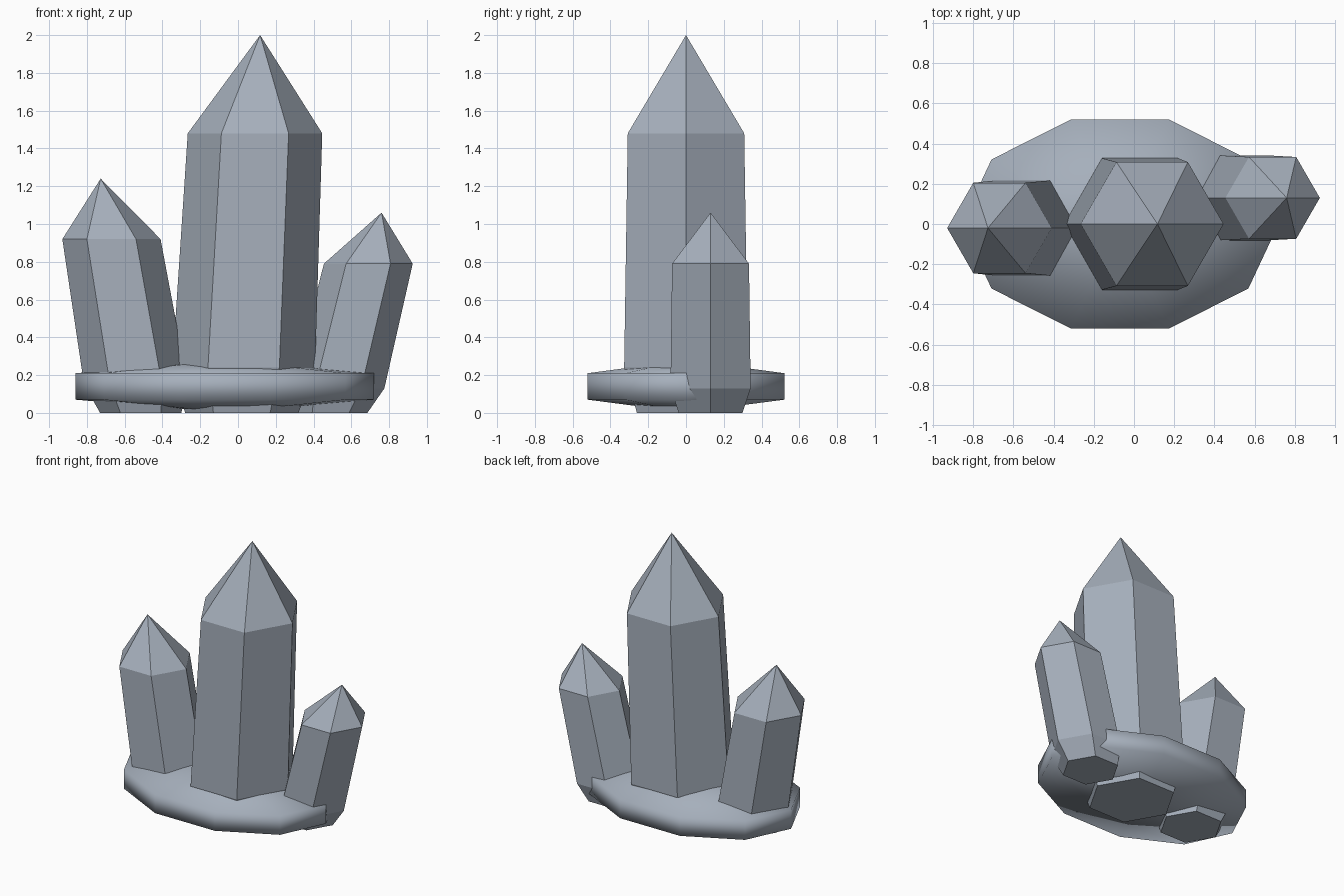
import bpy, bmesh
from math import cos, sin, tau

cube = bpy.data.objects.get("Cube")
if cube:
    bpy.data.objects.remove(cube, do_unlink=True)

# One blue-grey stone colour for everything
stone = bpy.data.materials.new("blue_grey_stone")
stone.use_nodes = True
colour = (0.38, 0.43, 0.50, 1)
stone.diffuse_color = colour
stone.node_tree.nodes["Principled BSDF"].inputs["Base Color"].default_value = colour


def ring(bm, sides, centre, rx, ry):
    x, y, z = centre
    return [bm.verts.new((x + rx * cos(tau * i / sides), y + ry * sin(tau * i / sides), z))
            for i in range(sides)]


def bridge(bm, low, high):
    for i in range(len(low)):
        j = (i + 1) % len(low)
        bm.faces.new((low[i], low[j], high[j], high[i]))


def fan(bm, loop, tip):
    point = bm.verts.new(tip)
    for i in range(len(loop)):
        bm.faces.new((loop[i], loop[(i + 1) % len(loop)], point))


def finish(bm, name, smooth=False):
    bmesh.ops.recalc_face_normals(bm, faces=bm.faces)
    for face in bm.faces:
        face.smooth = smooth
    mesh = bpy.data.meshes.new(name)
    bm.to_mesh(mesh)
    bm.free()
    mesh.materials.append(stone)
    bpy.context.collection.objects.link(bpy.data.objects.new(name, mesh))


def crystal(name, y, sections, tip_x, height):
    """Leaning six-sided crystal; each section is (centre x, z, radius)."""
    bm = bmesh.new()
    loops = [ring(bm, 6, (x, y, z), r, r) for x, z, r in sections]
    bm.faces.new(loops[0])
    for low, high in zip(loops, loops[1:]):
        bridge(bm, low, high)
    fan(bm, loops[-1], (tip_x, y, height))
    finish(bm, name)


# Crystals: narrow foot, shoulder, upper edge, pointed tip
crystal("centre_crystal", 0, [(0.02, 0, 0.30), (0.03, 0.24, 0.378), (0.09, 1.48, 0.356)], 0.117, 2.0)
crystal("right_crystal", -0.02, [(-0.515, 0, 0.215), (-0.54, 0.15, 0.275), (-0.67, 0.92, 0.26)], -0.727, 1.24)
crystal("left_crystal", 0.13, [(0.49, 0, 0.195), (0.53, 0.13, 0.245), (0.69, 0.79, 0.235)], 0.76, 1.06)

# Oval ten-sided base plate with shallow cones above and below
bm = bmesh.new()
low = ring(bm, 10, (-0.07, 0, 0.07), 0.79, 0.547)
high = ring(bm, 10, (-0.07, 0, 0.21), 0.79, 0.547)
bridge(bm, low, high)
fan(bm, high, (-0.07, 0, 0.28))
fan(bm, low, (-0.07, 0, 0.002))
finish(bm, "base_plate", smooth=True)
